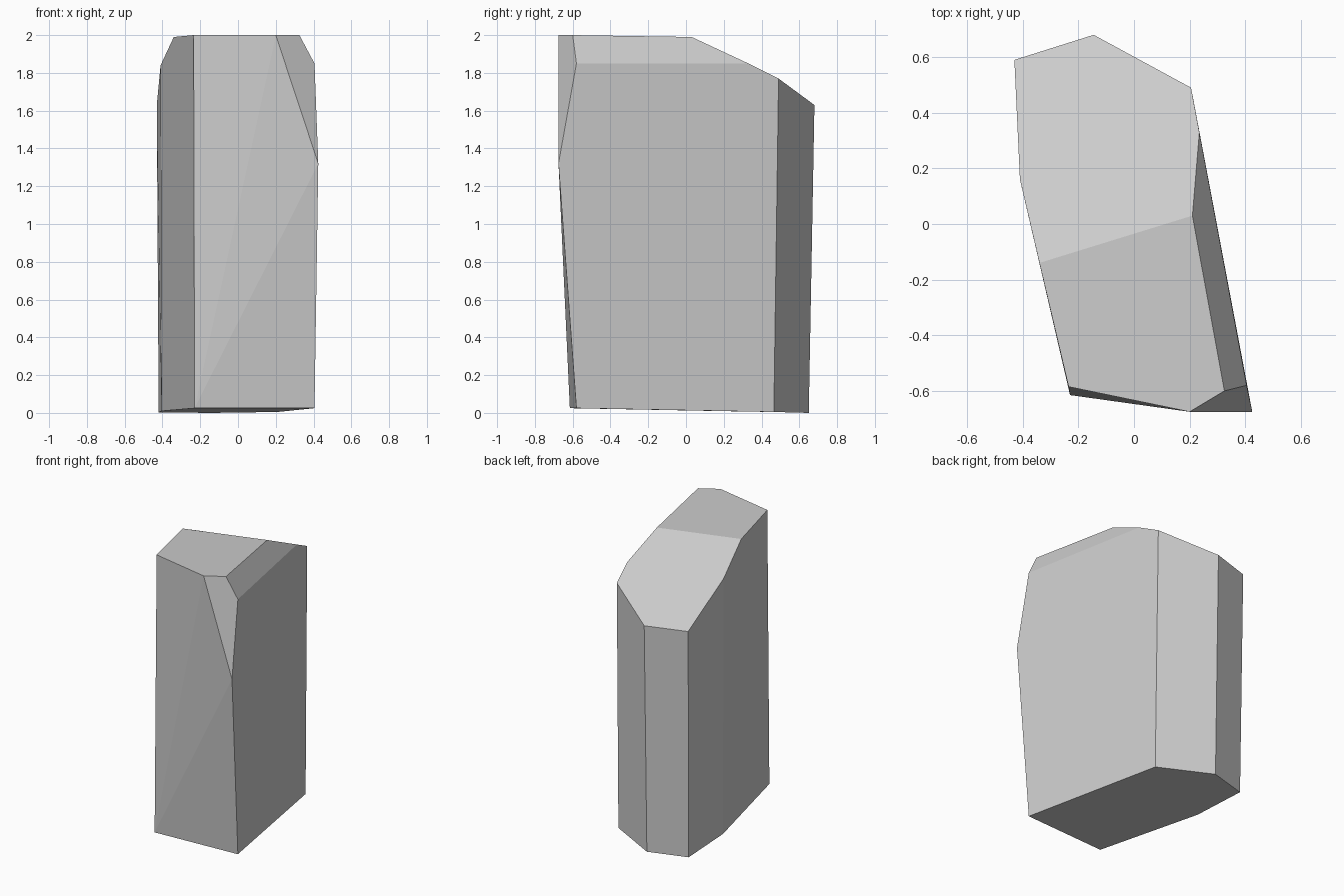
import bpy
import bmesh

# Remove the default cube only
cube = bpy.data.objects.get("Cube")
if cube:
    bpy.data.objects.remove(cube, do_unlink=True)

# Single stone colour
stone = bpy.data.materials.new("stone_grey")
stone.use_nodes = True
grey = (0.6, 0.6, 0.6, 1)
stone.diffuse_color = grey
bsdf = stone.node_tree.nodes["Principled BSDF"]
bsdf.inputs["Base Color"].default_value = grey
bsdf.inputs["Roughness"].default_value = 0.9

# Six-sided foot, slightly tilted towards the back
foot = [(-0.23, -0.615, 0.025), (0.405, -0.58, 0.025), (0.21, 0.465, 0.005),
        (-0.145, 0.65, 0), (-0.42, 0.57, 0.003), (-0.405, 0.16, 0.01)]

# Flat crown at the front and the crease where it starts to slope
crown = [(-0.235, -0.585, 2), (0.2, -0.675, 2), (0.325, -0.6, 2),
         (0.21, 0.03, 1.99), (-0.34, -0.14, 1.99)]

# Chipped front corner and the edge of the sloping back
chips = [(0.425, -0.675, 1.32), (0.405, -0.58, 1.85), (0.235, 0.33, 1.85)]
slope = [(0.205, 0.49, 1.77), (-0.145, 0.68, 1.63),
         (-0.43, 0.59, 1.63), (-0.41, 0.16, 1.84)]

# Wrap the corners in a convex faceted block
bm = bmesh.new()
for corner in foot + crown + chips + slope:
    bm.verts.new(corner)
bmesh.ops.convex_hull(bm, input=bm.verts[:])

# Merge nearly flat triangles into clean facets
bmesh.ops.dissolve_limit(bm, angle_limit=0.06, verts=bm.verts[:], edges=bm.edges[:])
bmesh.ops.recalc_face_normals(bm, faces=bm.faces[:])

mesh = bpy.data.meshes.new("standing_rock")
bm.to_mesh(mesh)
bm.free()
mesh.materials.append(stone)
rock = bpy.data.objects.new("standing_rock", mesh)
bpy.context.collection.objects.link(rock)
